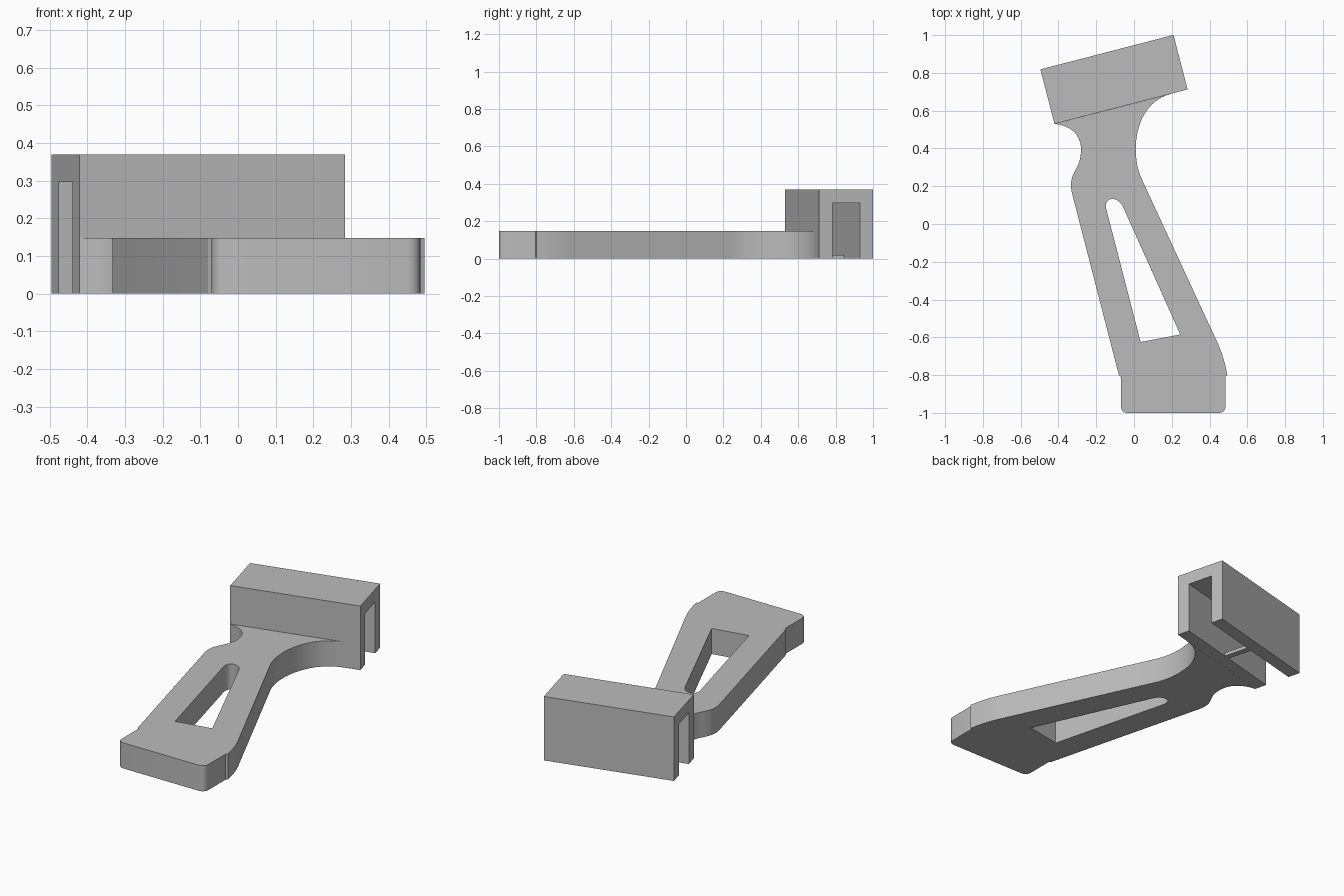
import bpy, bmesh, math
from mathutils import Matrix, Vector
from mathutils.geometry import interpolate_bezier

cube = bpy.data.objects.get("Cube")
if cube:
    bpy.data.objects.remove(cube, do_unlink=True)

grey = bpy.data.materials.new("plain grey")
grey.use_nodes = True
grey.diffuse_color = (0.5, 0.5, 0.5, 1)
grey.node_tree.nodes["Principled BSDF"].inputs["Base Color"].default_value = (0.5, 0.5, 0.5, 1)


def curve(a, b, c, d, n=12):
    """Points of a cubic curve from a to d."""
    pts = interpolate_bezier(*[Vector((*p, 0)) for p in (a, b, c, d)], n)
    return [(p.x, p.y) for p in pts]


def prism(name, loops, depth, matrix=Matrix()):
    """Extrude an outline, with optional holes, along its local z axis."""
    bm = bmesh.new()
    edges = []
    for loop in loops:
        vs = [bm.verts.new((x, y, 0)) for x, y in loop]
        edges += [bm.edges.new((v, vs[i - 1])) for i, v in enumerate(vs)]
    bmesh.ops.triangle_fill(bm, use_beauty=True, use_dissolve=False, edges=edges)
    new = bmesh.ops.extrude_face_region(bm, geom=bm.faces[:], use_keep_orig=True)
    moved = [g for g in new["geom"] if isinstance(g, bmesh.types.BMVert)]
    bmesh.ops.translate(bm, verts=moved, vec=(0, 0, depth))
    bmesh.ops.recalc_face_normals(bm, faces=bm.faces[:])
    bm.transform(matrix)
    mesh = bpy.data.meshes.new(name)
    bm.to_mesh(mesh)
    bm.free()
    mesh.materials.append(grey)
    obj = bpy.data.objects.new(name, mesh)
    bpy.context.collection.objects.link(obj)
    bpy.ops.object.select_all(action="DESELECT")
    obj.select_set(True)
    bpy.context.view_layer.objects.active = obj
    bpy.ops.object.shade_smooth_by_angle(angle=math.radians(30))
    return obj


# Handle: waisted neck, straight sides and a rounded foot
outline = (
    curve((-0.42, 0.53), (-0.33, 0.52), (-0.28, 0.47), (-0.28, 0.39))
    + curve((-0.282, 0.37), (-0.285, 0.29), (-0.35, 0.27), (-0.33, 0.17))
    + [(-0.08, -0.80), (-0.07, -0.81)]
    + curve((-0.07, -0.965), (-0.07, -0.985), (-0.055, -1), (-0.035, -1), 6)
    + curve((0.45, -1), (0.47, -1), (0.485, -0.985), (0.485, -0.965), 6)
    + [(0.485, -0.805), (0.495, -0.80)]
    + curve((0.492, -0.79), (0.48, -0.72), (0.46, -0.67), (0.445, -0.635), 8)
    + curve((0.04, 0.24), (-0.02, 0.37), (-0.005, 0.64), (0.2, 0.69), 20)
)
window = [(0.035, -0.625), (0.245, -0.585)] + curve(
    (-0.06, 0.095), (-0.09, 0.15), (-0.16, 0.145), (-0.147, 0.08))
prism("handle", [outline, window], 0.148)

# Frame of the angled head: across its depth, up, then along its length
angle = math.radians(14.5)
c, s = math.cos(angle), math.sin(angle)
head_frame = Matrix(((-s, 0, c, -0.421), (c, 0, s, 0.53), (0, 1, 0, 0), (0, 0, 0, 1)))

# Head: channel open underneath and at both ends
depth, height, wall, length = 0.298, 0.37, 0.074, 0.728
roof = 0.296
channel = [(0, 0), (wall, 0), (wall, roof), (depth - wall, roof),
           (depth - wall, 0), (depth, 0), (depth, height), (0, height)]
prism("head_channel", [channel], length, head_frame)

# Thin strip bridging the channel walls
strip = [(wall, 0), (depth - wall, 0), (depth - wall, 0.02), (wall, 0.02)]
prism("bridge_strip", [strip], 0.035, head_frame @ Matrix.Translation((0, 0, 0.355)))
